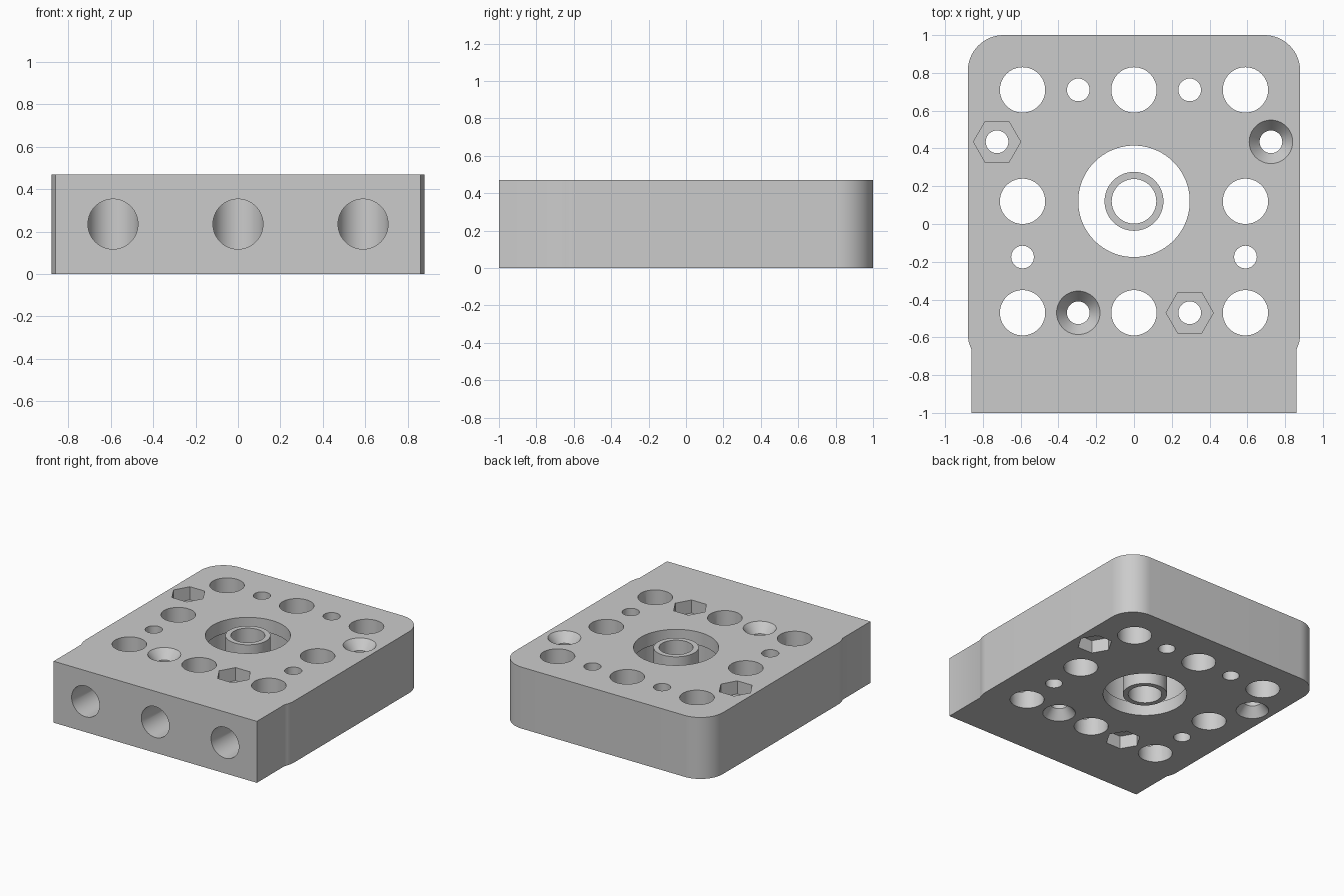
import bpy
import bmesh
from math import cos, sin, pi, radians

H = 0.47        # block thickness
PITCH = 0.59    # spacing of the large holes
ROWS = (0.71, 0.12, -0.47)

cube = bpy.data.objects.get("Cube")
if cube:
    bpy.data.objects.remove(cube)

grey = bpy.data.materials.new("light_grey")
grey.use_nodes = True
colour = (0.6, 0.6, 0.6, 1)
grey.diffuse_color = colour
grey.node_tree.nodes["Principled BSDF"].inputs["Base Color"].default_value = colour


def loft(name, rings):
    """Solid through a list of rings with equal point counts, capped at both ends."""
    bm = bmesh.new()
    loops = [[bm.verts.new(p) for p in ring] for ring in rings]
    n = len(loops[0])
    for a, b in zip(loops, loops[1:]):
        for i in range(n):
            j = (i + 1) % n
            bm.faces.new((a[i], a[j], b[j], b[i]))
    bm.faces.new(loops[0][::-1])
    bm.faces.new(loops[-1])
    bmesh.ops.recalc_face_normals(bm, faces=bm.faces[:])
    mesh = bpy.data.meshes.new(name)
    bm.to_mesh(mesh)
    bm.free()
    obj = bpy.data.objects.new(name, mesh)
    bpy.context.collection.objects.link(obj)
    mesh.materials.append(grey)
    return obj


def lathe(name, x, y, profile, sides=64):
    """Turned solid about a vertical axis from (radius, z) pairs."""
    angles = [2 * pi * i / sides for i in range(sides)]
    return loft(name, [[(x + r * cos(a), y + r * sin(a), z) for a in angles]
                       for r, z in profile])


def cut(target, cutter):
    mod = target.modifiers.new("cut", 'BOOLEAN')
    mod.operation = 'DIFFERENCE'
    mod.solver = 'EXACT'
    mod.object = cutter
    cutter.hide_render = True
    bpy.context.view_layer.objects.active = target
    bpy.ops.object.modifier_apply(modifier=mod.name)
    bpy.data.objects.remove(cutter)


def drill(target, x, y, r):
    cut(target, lathe("drill", x, y, [(r, -0.1), (r, H + 0.1)]))


# Block outline: rounded back corners, stepped narrower front
R, W = 0.19, 0.88
half = [(0.86, -1), (0.86, -0.665)]
half += [(W - R + R * cos(a), -0.58 + R * sin(a))
         for a in (radians(-20 + 4 * i) for i in range(6))]
half += [(W - R + R * cos(a), 1 - R + R * sin(a))
         for a in (pi / 2 * i / 16 for i in range(17))]
outline = half + [(-x, y) for x, y in reversed(half)]
block = loft("block", [[(x, y, z) for x, y in outline] for z in (0, H)])

# Central bore with a shallow undercut between its two lips
cut(block, lathe("bore", 0, ROWS[1],
                 [(0.295, -0.1), (0.295, 0.1), (0.31, 0.1), (0.31, H - 0.1),
                  (0.295, H - 0.1), (0.295, H + 0.1)], 96))

# Large and small through holes
for y in ROWS:
    for x in (-PITCH, 0, PITCH):
        if (x, y) != (0, ROWS[1]):
            drill(block, x, y, 0.12)
for s in (-1, 1):
    drill(block, s * PITCH / 2, ROWS[0], 0.06)
    drill(block, s * PITCH, -0.175, 0.06)

# Screw holes: countersunk at one end, hexagonal nut pocket at the other
for x, y, sink_on_top in ((0.725, 0.435, True), (-0.725, 0.435, False),
                          (-PITCH / 2, ROWS[2], True), (PITCH / 2, ROWS[2], False)):
    sink = [(0.06, -0.1), (0.06, H - 0.07), (0.115, H), (0.115, H + 0.1)]
    nut = [(0.125, -0.1), (0.125, 0.1)]
    if not sink_on_top:
        sink = [(r, H - z) for r, z in sink]
        nut = [(r, H - z) for r, z in nut]
    cut(block, lathe("countersink", x, y, sink))
    cut(block, lathe("nut_pocket", x, y, nut, 6))

# Front holes that run back into the front row of large holes
for x in (-PITCH, 0, PITCH):
    angles = [2 * pi * i / 64 for i in range(64)]
    cut(block, loft("front_drill",
                    [[(x + 0.118 * cos(a), y, H / 2 + 0.118 * sin(a)) for a in angles]
                     for y in (-1.1, ROWS[2])]))

# Loose sleeve in the middle of the bore
sleeve = lathe("sleeve", 0, ROWS[1], [(0.156, 0), (0.156, H)])
drill(sleeve, 0, ROWS[1], 0.118)

# Smooth the round walls, keep the edges crisp
for obj in (block, sleeve):
    bpy.ops.object.select_all(action='DESELECT')
    obj.select_set(True)
    bpy.context.view_layer.objects.active = obj
    bpy.ops.object.shade_smooth_by_angle(angle=radians(30))
